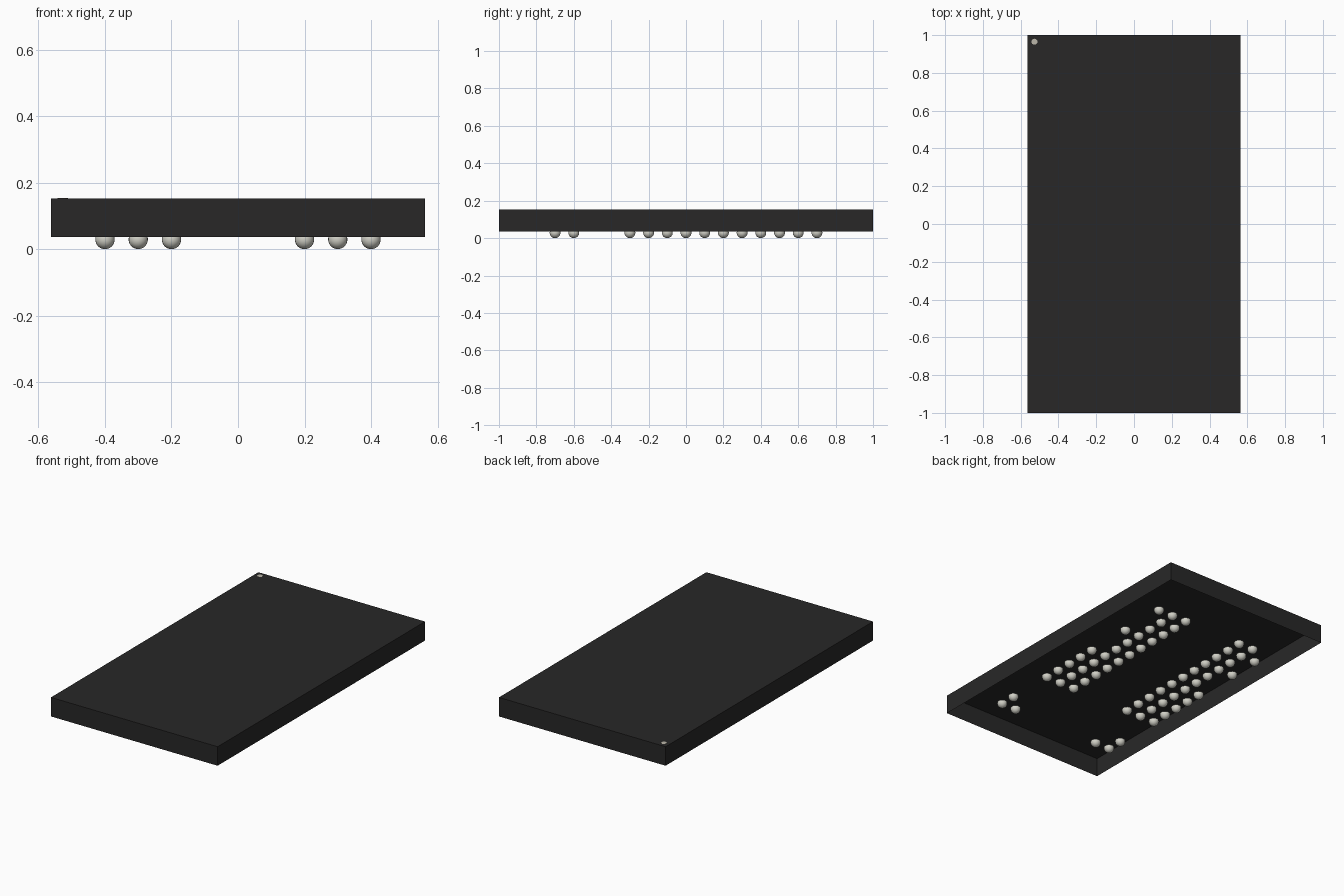
import bpy
import bmesh
from mathutils import Matrix, Vector

cube = bpy.data.objects.get("Cube")
if cube:
    bpy.data.objects.remove(cube, do_unlink=True)

WIDTH, LENGTH = 1.125, 2.0
BASE, TOP = 0.036, 0.152
PITCH, RADIUS = 0.1, 0.029


def material(name, colour):
    mat = bpy.data.materials.new(name)
    mat.use_nodes = True
    mat.diffuse_color = (*colour, 1)
    mat.node_tree.nodes["Principled BSDF"].inputs["Base Color"].default_value = (*colour, 1)
    return mat


def finish(bm, name, mat):
    mesh = bpy.data.meshes.new(name)
    bm.to_mesh(mesh)
    bm.free()
    mesh.materials.append(mat)
    return mesh


def place(mesh, name, location=(0, 0, 0)):
    obj = bpy.data.objects.new(name, mesh)
    obj.location = location
    bpy.context.collection.objects.link(obj)
    return obj


black = material("black casing", (0.021, 0.0205, 0.0205))
metal = material("solder grey", (0.64, 0.635, 0.57))
label = material("pale marking", (0.5, 0.47, 0.4))

# Casing: a box shell, open underneath
bm = bmesh.new()
bmesh.ops.create_cube(bm, size=1, matrix=Matrix.Translation((0, 0, (BASE + TOP) / 2))
                      @ Matrix.Diagonal((WIDTH, LENGTH, TOP - BASE, 1)))
under = [f for f in bm.faces if f.normal.z < -0.5]
bmesh.ops.delete(bm, geom=under, context='FACES_ONLY')
place(finish(bm, "casing", black), "casing")

# Corner dot on the top face
bm = bmesh.new()
bmesh.ops.create_cone(bm, cap_ends=True, segments=16, radius1=0.016, radius2=0.016, depth=0.002)
place(finish(bm, "corner_dot", label), "corner_dot", (-0.527, 0.965, TOP))

# Contact ball: a sphere cut flat where it meets the casing
bm = bmesh.new()
bmesh.ops.create_uvsphere(bm, u_segments=20, v_segments=14, radius=RADIUS,
                          matrix=Matrix.Translation((0, 0, RADIUS)))
cut = bmesh.ops.bisect_plane(bm, geom=bm.verts[:] + bm.edges[:] + bm.faces[:],
                             plane_co=Vector((0, 0, BASE)), plane_no=Vector((0, 0, 1)),
                             clear_outer=True)
for face in bm.faces:
    face.smooth = True
rim = [e for e in cut["geom_cut"] if isinstance(e, bmesh.types.BMEdge)]
for edge in rim:
    edge.smooth = False
bmesh.ops.contextual_create(bm, geom=rim)
for face in bm.faces:
    if face.normal.z > 0.99:
        face.smooth = False
ball = finish(bm, "contact_ball", metal)

# Ball layout: column number, then rows from back to front
columns = {
    -4: ".o.o..ooooo..oo",
    -3: "ooooooooooo...o",
    -2: "ooooooooooo....",
    2: "ooooooooooo....",
    3: "ooooooooooo...o",
    4: "o..o..ooooo..oo",
}
for column, rows in columns.items():
    for i, spot in enumerate(rows):
        if spot == "o":
            place(ball, "contact_ball", (column * PITCH, (7 - i) * PITCH, 0))
